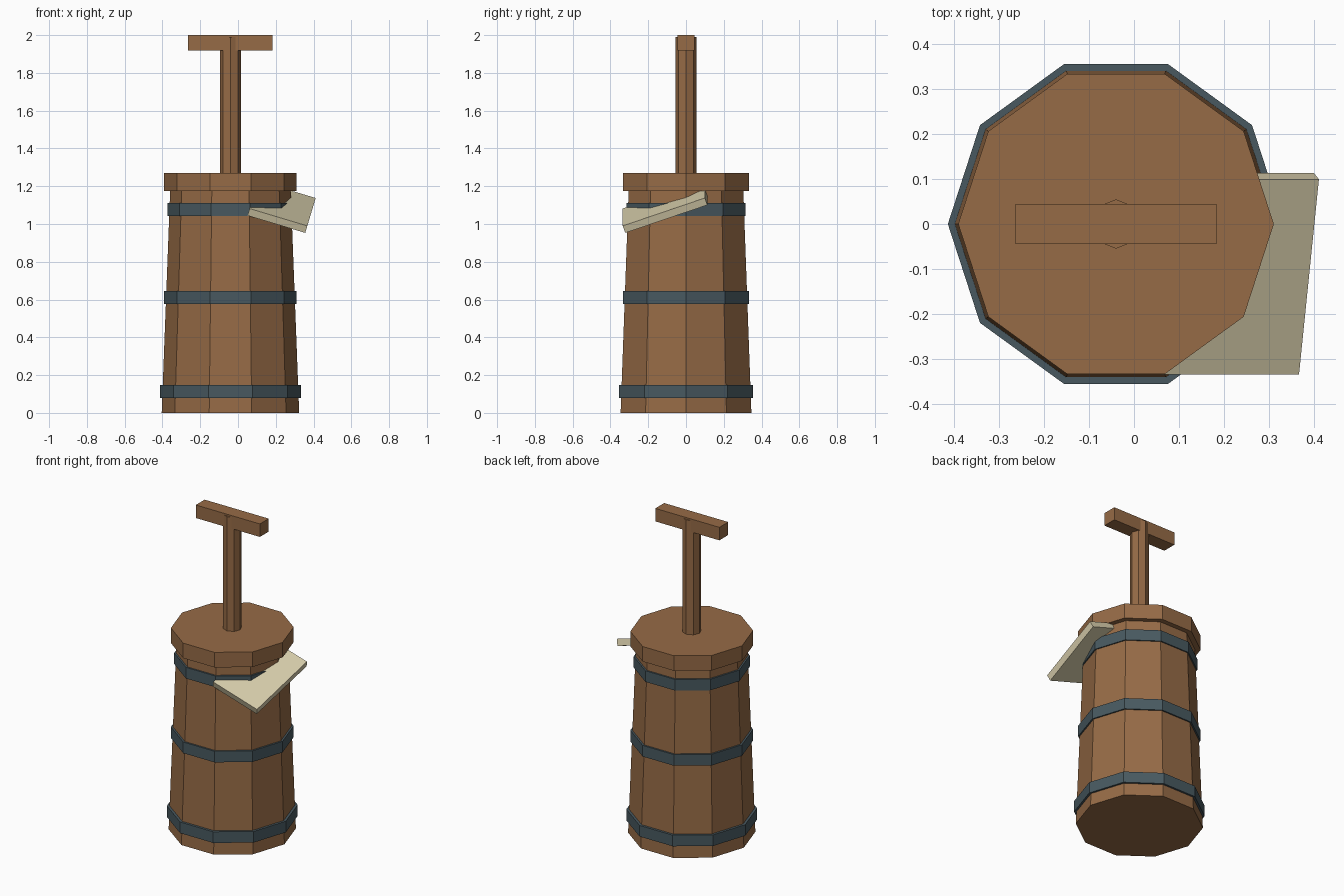
import bpy, bmesh, math
from mathutils import Vector, Matrix

if "Cube" in bpy.data.objects:
    bpy.data.objects.remove(bpy.data.objects["Cube"])

CX = -0.04  # churn axis


def material(name, rgb):
    m = bpy.data.materials.new(name)
    lin = [((c / 255 + 0.055) / 1.055) ** 2.4 for c in rgb]
    m.diffuse_color = (*lin, 1)
    m.use_nodes = True
    m.node_tree.nodes["Principled BSDF"].inputs["Base Color"].default_value = m.diffuse_color
    return m


wood = material("brown wood", (150, 107, 70))
iron = material("dark iron", (72, 89, 96))
pale = material("pale wood", (214, 204, 170))


def finish(name, bm, mat):
    bmesh.ops.recalc_face_normals(bm, faces=bm.faces)
    me = bpy.data.meshes.new(name)
    bm.to_mesh(me)
    bm.free()
    me.materials.append(mat)
    ob = bpy.data.objects.new(name, me)
    bpy.context.collection.objects.link(ob)
    return ob


def prism(name, sides, r0, r1, z0, z1, mat):
    """Closed tapered prism with a corner on +x."""
    bm = bmesh.new()
    rings = [[bm.verts.new((CX + r * math.cos(math.tau * i / sides),
                            r * math.sin(math.tau * i / sides), z))
              for i in range(sides)] for r, z in ((r0, z0), (r1, z1))]
    for i in range(sides):
        j = (i + 1) % sides
        bm.faces.new((rings[0][i], rings[0][j], rings[1][j], rings[1][i]))
    bm.faces.new(rings[0])
    bm.faces.new(rings[1])
    return finish(name, bm, mat)


def box(name, matrix, mat):
    bm = bmesh.new()
    bmesh.ops.create_cube(bm, size=1, matrix=matrix)
    return finish(name, bm, mat)


# Tapered barrel, lid and plunger pole
prism("barrel", 10, 0.364, 0.319, 0, 1.18, wood)
prism("lid", 10, 0.351, 0.351, 1.175, 1.27, wood)
prism("plunger_pole", 8, 0.055, 0.055, 1.25, 1.99, wood)

# Hoops
for name, r, z in (("bottom_hoop", 0.374, 0.078), ("middle_hoop", 0.351, 0.576),
                   ("top_hoop", 0.332, 1.042)):
    prism(name, 10, r, r, z, z + 0.07, iron)

# Crossbar handle
box("handle", Matrix.Translation((CX, 0, 1.959)) @ Matrix.Diagonal((0.447, 0.088, 0.082, 1)), wood)

# Tilted board tucked into the barrel, placed from its outer front top corner
corner = Vector((0.367, -0.335, 0.99))
u = Vector((-1, 0, 0.30)).normalized()
v = Vector((0.047, 0.435, 0.147))
v = (v - u * v.dot(u)).normalized()
n = u.cross(v).normalized()
if n.z > 0:
    n = -n
size = (0.319, 0.461, 0.041)
centre = corner + (u * size[0] + v * size[1] + n * size[2]) / 2
basis = Matrix((u, v, n)).transposed().to_4x4()
box("tilted_board", Matrix.Translation(centre) @ basis @ Matrix.Diagonal((*size, 1)), pale)
